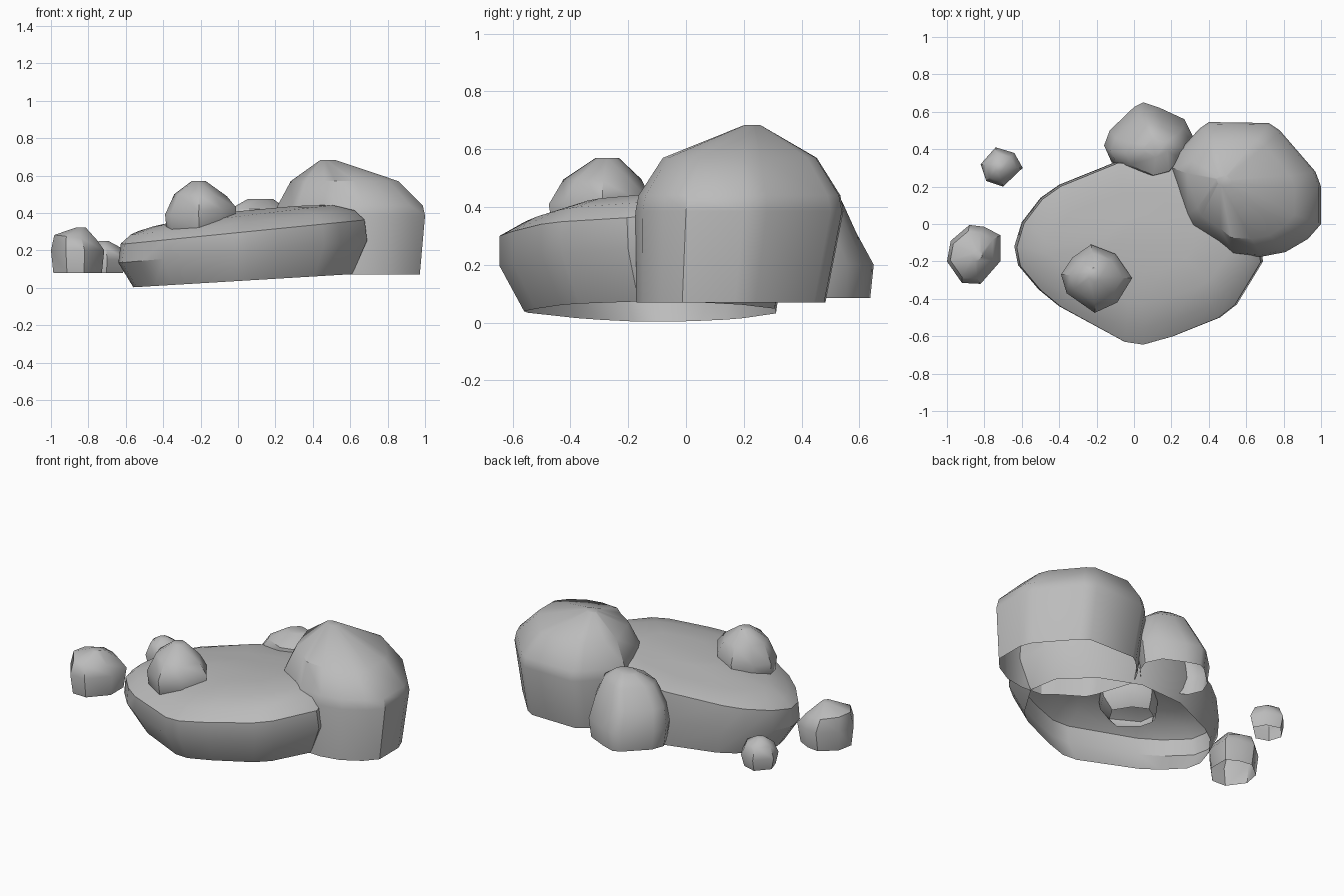
import bpy, bmesh, math

stone = bpy.data.materials.new("stone_grey")
stone.diffuse_color = (.5, .5, .5, 1)


def rock(name, outline, centre, levels, slopes=None, back=None, smooth=45):
    """Loft a stone: outline scaled about centre at each level (sx, sy, dx, dy, z).
    Bottoms stay open. slopes tilt each ring along x, back lifts its rear half."""
    bm = bmesh.new()
    cx, cy = centre
    rings = []
    for i, (sx, sy, dx, dy, z) in enumerate(levels):
        k = slopes[i] if slopes else 0
        kb = back[i] if back else 0
        ring = []
        for x, y in outline:
            px = cx + (x - cx) * sx + dx
            py = cy + (y - cy) * sy + dy
            ring.append(bm.verts.new((px, py, z + k * (px - cx) + kb * max(0, py - cy))))
        rings.append(ring)
    n = len(outline)
    for a, b in zip(rings, rings[1:]):
        for i in range(n):
            j = (i + 1) % n
            bm.faces.new((a[i], a[j], b[j], b[i]))
    bm.faces.new(rings[-1])
    bmesh.ops.recalc_face_normals(bm, faces=bm.faces)
    # open shells: make sure normals point outward
    if sum(f.normal.z * f.calc_area() for f in bm.faces) < 0:
        bmesh.ops.reverse_faces(bm, faces=bm.faces)
    me = bpy.data.meshes.new(name)
    bm.to_mesh(me)
    bm.free()
    me.materials.append(stone)
    ob = bpy.data.objects.new(name, me)
    bpy.context.collection.objects.link(ob)
    bpy.ops.object.select_all(action='DESELECT')
    ob.select_set(True)
    bpy.context.view_layer.objects.active = ob
    bpy.ops.object.shade_smooth_by_angle(angle=math.radians(smooth))
    return ob


# Large tilted flat slab
rock("flat_slab",
     [(-.64, -.12), (-.62, -.22), (-.51, -.35), (-.40, -.44), (-.05, -.63), (.05, -.645),
      (.21, -.60), (.46, -.50), (.55, -.43), (.69, -.20), (.66, 0), (.48, .20),
      (.22, .33), (-.09, .335), (-.40, .21), (-.50, .14), (-.60, .01)],
     (.03, -.15),
     [(.88, .89, 0, .03, .038), (1, 1, 0, 0, .193), (.98, .99, 0, -.005, .298),
      (.90, .82, 0, 0, .348), (.72, .60, 0, .02, .385), (.35, .30, .06, .05, .412)],
     [.06, .09, .10, .11, .12, .09], [0, .04, .17, .12, .04, 0], 32)

# Tall boulder on the right
rock("big_boulder",
     [(.40, .545), (.72, .54), (.78, .50), (.97, .28), (1, .20), (1, .0), (.93, -.08),
      (.81, -.15), (.68, -.175), (.53, -.165), (.45, -.10), (.31, -.01), (.28, .05),
      (.20, .30), (.24, .39), (.35, .51)],
     (.60, .19),
     [(.93, .91, 0, -.03, .07), (1, 1, 0, 0, .385), (.97, .97, 0, 0, .44),
      (.72, .74, -.03, 0, .57), (.10, .08, -.12, .04, .683)], smooth=35)

# Stone behind the slab
rock("back_stone",
     [(.05, .65), (0, .625), (-.13, .50), (-.16, .42), (-.12, .33), (.07, .25),
      (.20, .28), (.29, .38), (.32, .46), (.27, .56), (.14, .62)],
     (.08, .45),
     [(.93, .94, 0, 0, .085), (1, 1, 0, 0, .20), (.90, .85, .01, -.03, .31),
      (.64, .70, .03, -.05, .42), (.28, .26, .04, -.04, .475)])

# Stone resting on the slab
rock("top_stone",
     [(-.23, -.11), (-.10, -.16), (-.01, -.29), (-.09, -.42), (-.21, -.475),
      (-.36, -.37), (-.39, -.27), (-.33, -.18)],
     (-.20, -.28),
     [(.72, .72, -.02, 0, .26), (.95, .92, 0, 0, .31), (1, 1, 0, 0, .41),
      (.74, .74, 0, 0, .495), (.20, .22, -.01, .01, .57)],
     [-.05, .08, .10, -.04, 0])

# Two loose pebbles on the left
rock("front_pebble",
     [(-1, -.20), (-.98, -.09), (-.88, -.005), (-.80, -.015), (-.715, -.06),
      (-.715, -.20), (-.82, -.32), (-.92, -.315)],
     (-.86, -.17),
     [(.91, .88, 0, 0, .08), (1, 1, 0, 0, .20), (.80, .80, -.01, 0, .268),
      (.18, .18, .02, 0, .322)],
     [0, 0, -.12, 0])
rock("back_pebble",
     [(-.74, .41), (-.64, .38), (-.595, .30), (-.70, .20), (-.79, .23), (-.82, .32)],
     (-.72, .30),
     [(.84, .84, 0, 0, .08), (1, 1, 0, 0, .15), (.74, .74, 0, 0, .215),
      (.22, .22, 0, 0, .25)])
